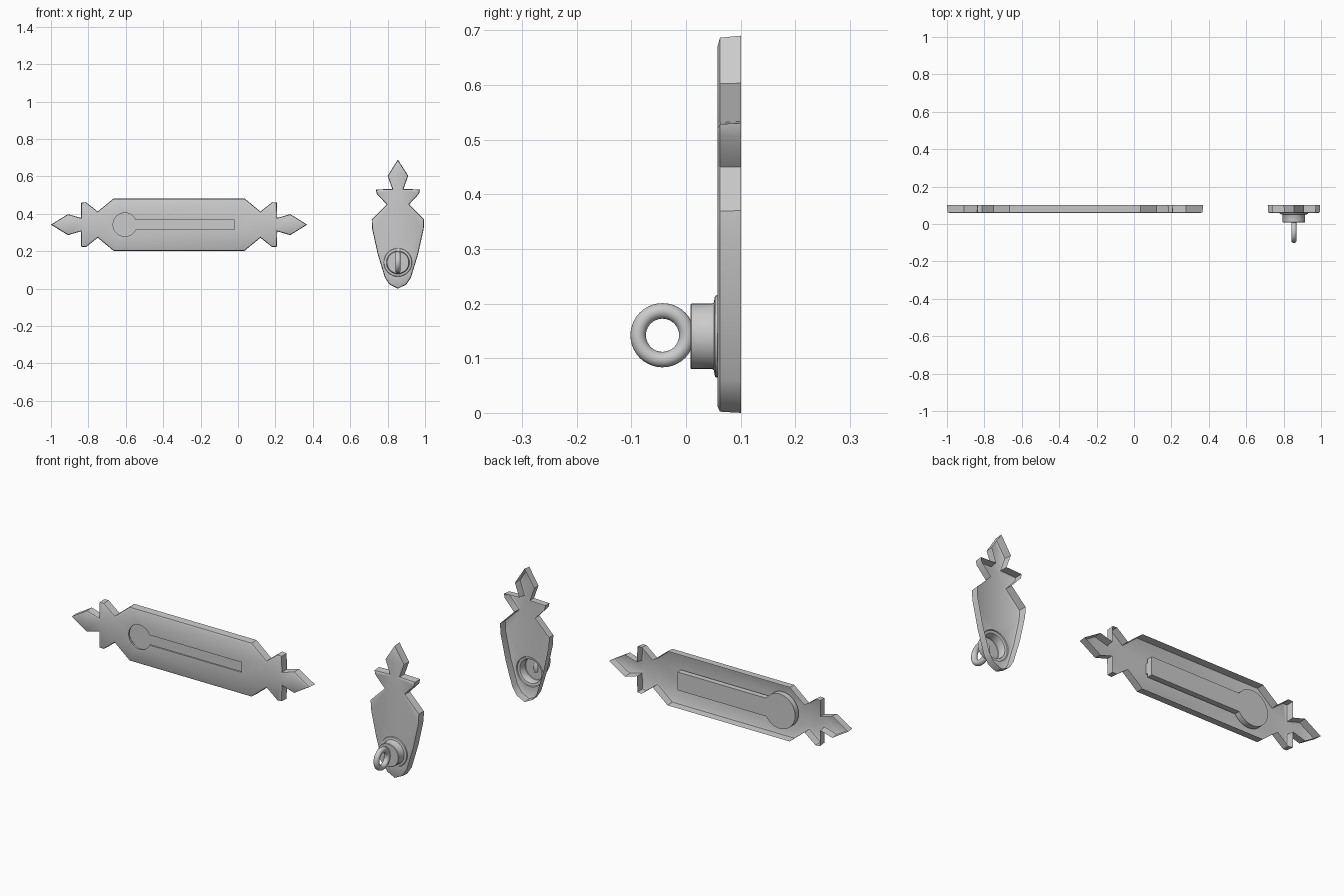
import bpy, bmesh
from math import sin, cos, pi, asin
from mathutils import Vector

if "Cube" in bpy.data.objects:
    bpy.data.objects.remove(bpy.data.objects["Cube"])

FRONT, BACK = 0.058, 0.101


def inset(pts, d):
    """Mitred inward offset of a closed 2D outline."""
    p = [Vector(q) for q in pts]
    n = len(p)
    area = sum(p[i].x * p[(i + 1) % n].y - p[(i + 1) % n].x * p[i].y for i in range(n))
    s = 1 if area > 0 else -1
    out = []
    for i in range(n):
        a = (p[i] - p[i - 1]).normalized()
        b = (p[(i + 1) % n] - p[i]).normalized()
        na, nb = Vector((-a.y, a.x)) * s, Vector((-b.y, b.x)) * s
        out.append(p[i] + (na + nb) * (d / max(1 + na.dot(nb), 0.3)))
    return out


def add_loop(bm, pts, y):
    return [bm.verts.new((p[0], y, p[1])) for p in pts]


def bridge(bm, a, b):
    n = len(a)
    for i in range(n):
        bm.faces.new((a[i], a[(i + 1) % n], b[(i + 1) % n], b[i]))


def stack(bm, rings):
    """Skin a series of (outline, y) rings; returns first and last vertex loops."""
    loops = [add_loop(bm, p, y) for p, y in rings]
    for a, b in zip(loops, loops[1:]):
        bridge(bm, a, b)
    return loops[0], loops[-1]


def plate(name, outline, feature):
    """Open-backed pressed plate with a feature (cup or boss) joined into its face."""
    bm = bmesh.new()
    rim, _ = stack(bm, [(inset(outline, 0.010), FRONT),
                        (inset(outline, 0.002), FRONT + 0.004),
                        (outline, BACK)])
    hole, end = stack(bm, feature)
    edges = [bm.edges.get((l[i - 1], l[i])) for l in (rim, hole) for i in range(len(l))]
    bmesh.ops.triangle_fill(bm, use_beauty=True, edges=edges, normal=(0, -1, 0))
    bm.faces.new(end)
    bmesh.ops.recalc_face_normals(bm, faces=bm.faces)
    me = bpy.data.meshes.new(name)
    bm.to_mesh(me)
    bm.free()
    ob = bpy.data.objects.new(name, me)
    bpy.context.collection.objects.link(ob)
    smooth(ob)
    return ob


def smooth(ob):
    bpy.ops.object.select_all(action='DESELECT')
    bpy.context.view_layer.objects.active = ob
    ob.select_set(True)
    bpy.ops.object.shade_smooth_by_angle(angle=0.6)


def circle(cx, cz, r, n=32):
    return [(cx + r * cos(2 * pi * i / n), cz + r * sin(2 * pi * i / n)) for i in range(n)]


def keyhole(r, w, n=24):
    """Round entry with a straight slot running to +x."""
    cx, cz, xe = -0.605, 0.342, -0.02
    a = asin(w / r)
    arc = [a + (2 * pi - 2 * a) * i / n for i in range(n + 1)]
    return [(cx + r * cos(t), cz + r * sin(t)) for t in arc] + [(xe, cz - w), (xe, cz + w)]


# slotted track plate: quarter profile mirrored both ways
q = [(0.35, 0.14), (0.435, 0.07), (0.498, 0.12), (0.523, 0.118),
     (0.525, 0.036), (0.594, 0.056)]
right = q + [(0.685, 0)] + [(x, -z) for x, z in reversed(q)]
track = [(-0.315 + x, 0.342 + z) for x, z in right + [(-x, -z) for x, z in right]]
wide = keyhole(0.09, 0.047)
narrow = keyhole(0.063, 0.026)
plate("track_plate", track, [(narrow, FRONT), (narrow, 0.068), (wide, 0.070), (wide, 0.099)])

# anchor plate: half profile mirrored about its centre line, with a hollow boss
CX, CZ = 0.855, 0.14
h = [(0.055, 0.603), (0.03, 0.533), (0.118, 0.53), (0.113, 0.507), (0.06, 0.45),
     (0.14, 0.37), (0.138, 0.32), (0.108, 0.185), (0.07, 0.06), (0.045, 0.022)]
anchor = [(0, 0.69)] + h + [(0, 0.0)] + [(-x, z) for x, z in reversed(h)]
anchor = [(CX + x, z) for x, z in anchor]
boss = [(circle(CX, CZ, r), y) for r, y in
        [(0.076, FRONT), (0.074, 0.053), (0.062, 0.051), (0.060, 0.048),
         (0.060, 0.010), (0.058, 0.008)]]
plate("anchor_plate", anchor, boss)

# chain ring standing in the side plane
bpy.ops.mesh.primitive_torus_add(major_radius=0.0445, minor_radius=0.0142,
                                 major_segments=40, minor_segments=16,
                                 location=(CX, -0.043, 0.142), rotation=(0, pi / 2, 0))
ring = bpy.context.object
ring.name = "chain_ring"
smooth(ring)
